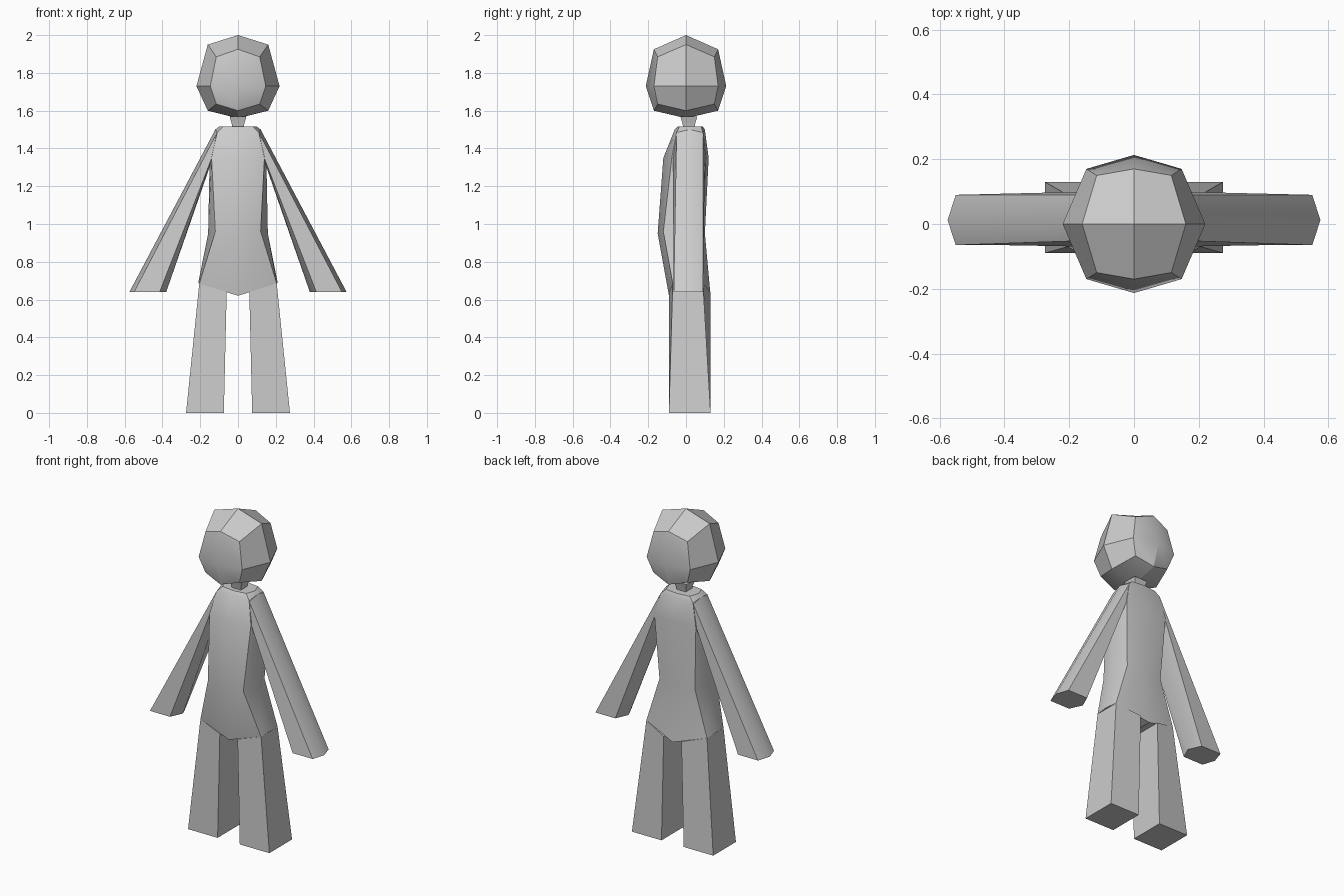
import bpy, bmesh
from itertools import product

if "Cube" in bpy.data.objects:
    bpy.data.objects.remove(bpy.data.objects["Cube"])


def finish(name, bm):
    """Turn a bmesh into a smooth-by-angle object."""
    bmesh.ops.recalc_face_normals(bm, faces=bm.faces)
    mesh = bpy.data.meshes.new(name)
    bm.to_mesh(mesh)
    bm.free()
    obj = bpy.data.objects.new(name, mesh)
    bpy.context.collection.objects.link(obj)
    bpy.ops.object.select_all(action='DESELECT')
    obj.select_set(True)
    bpy.context.view_layer.objects.active = obj
    bpy.ops.object.shade_smooth_by_angle()
    return obj


def loft(name, rings, side=1, split_caps=False):
    """Skin a stack of rings; side=-1 mirrors across x."""
    bm = bmesh.new()
    vs = [[bm.verts.new((x * side, y, z)) for x, y, z in r] for r in rings]
    n = len(rings[0])
    for a, b in zip(vs, vs[1:]):
        for i in range(n):
            j = (i + 1) % n
            bm.faces.new((a[i], a[j], b[j], b[i]))
    for cap in (vs[0], vs[-1]):
        if split_caps:  # two halves meeting on the centre line
            h = n // 2
            bm.faces.new(cap[:h + 1])
            bm.faces.new(cap[h:] + cap[:1])
        else:
            bm.faces.new(cap)
    return finish(name, bm)


def mirror_ring(half):
    return half + [(-x, y, z) for x, y, z in half[-2:0:-1]]


# Torso: half sections from front centre round to back centre
torso = [
    [(0, -.09, .62), (.205, -.07, .685), (.21, .01, .69), (.205, .09, .685), (0, .13, .62)],
    [(0, -.15, .95), (.12, -.12, .96), (.158, -.01, .95), (.12, .085, .96), (0, .10, .95)],
    [(0, -.12, 1.35), (.14, -.075, 1.35), (.15, .01, 1.35), (.14, .105, 1.35), (0, .12, 1.35)],
    [(0, -.06, 1.50), (.11, -.05, 1.485), (.12, .02, 1.50), (.11, .09, 1.485), (0, .10, 1.50)],
    [(0, -.045, 1.515), (.08, -.035, 1.515), (.10, .02, 1.515), (.08, .08, 1.515), (0, .09, 1.515)],
]
loft("torso", [mirror_ring(h) for h in torso], split_caps=True)

# Arms (hexagonal) and legs (four-sided)
arm = [
    [(.12, .02, 1.50), (.115, -.05, 1.475), (.135, -.07, 1.36),
     (.14, .01, 1.33), (.135, .10, 1.36), (.115, .09, 1.475)],
    [(.575, .012, .64), (.55, -.065, .64), (.415, -.065, .64),
     (.38, .012, .64), (.415, .09, .64), (.55, .09, .64)],
]
leg = [
    [(.06, -.09, .64), (.205, -.07, .685), (.205, .09, .685), (.06, .13, .64)],
    [(.075, -.09, 0), (.275, -.09, 0), (.275, .13, 0), (.075, .13, 0)],
]
for label, side in (("right", 1), ("left", -1)):
    loft(label + "_arm", arm, side)
    loft(label + "_leg", leg, side)

# Neck: flares up into the head
loft("neck", [[(sx * w, .015 + sy * w, z) for sx, sy in ((-1, -1), (1, -1), (1, 1), (-1, 1))]
              for w, z in ((.028, 1.50), (.033, 1.53), (.045, 1.57))])

# Head: cube split once and rounded (face, edge and corner points)
bm = bmesh.new()
bmesh.ops.create_cube(bm, size=2)
bmesh.ops.subdivide_edges(bm, edges=bm.edges[:], cuts=1, use_grid_fill=True)
for v in bm.verts:
    sx, sy, sz = (round(c) for c in v.co)
    kind = abs(sx) + abs(sy) + abs(sz)
    fx = {1: .22, 2: .16 if sz else .147, 3: .115}[kind]
    fy = {1: .213, 2: .17, 3: .15}[kind]
    if sz > 0:
        z = {1: 2.0, 2: 1.95 if sx else 1.925, 3: 1.885}[kind]
    elif sz < 0:
        z = {1: 1.56, 2: 1.60, 3: 1.635}[kind]
    else:
        z = 1.73
    v.co = (sx * fx, sy * fy, z)
finish("head", bm)
